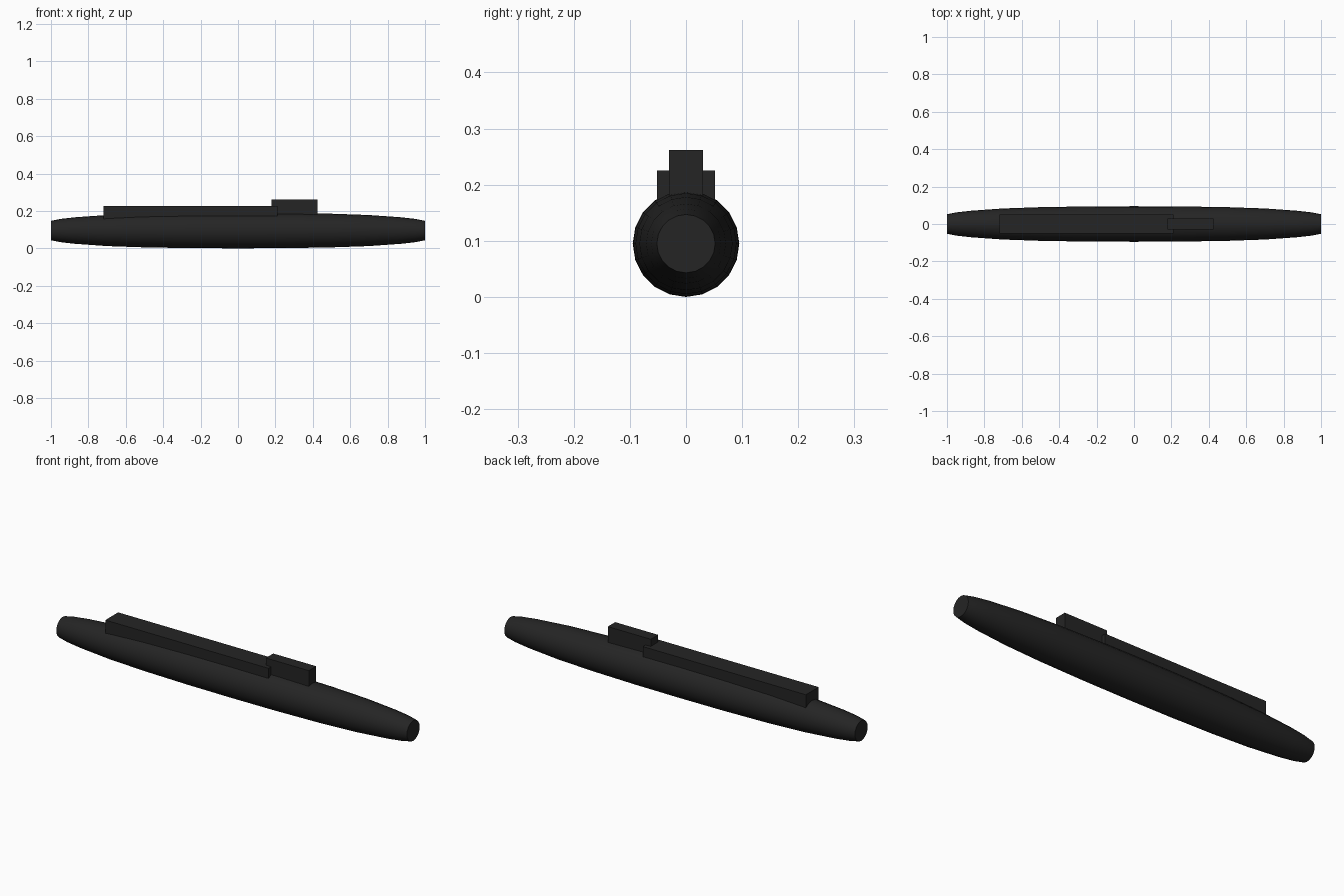
import bpy, bmesh
from math import sin, cos, pi

cube = bpy.data.objects.get("Cube")
if cube:
    bpy.data.objects.remove(cube)

black = bpy.data.materials.new("matte_black")
black.use_nodes = True
color = (0.018, 0.018, 0.018, 1)
black.diffuse_color = color
bsdf = black.node_tree.nodes["Principled BSDF"]
bsdf.inputs["Base Color"].default_value = color
bsdf.inputs["Roughness"].default_value = 0.8


def finish(bm, name):
    bmesh.ops.recalc_face_normals(bm, faces=bm.faces)
    mesh = bpy.data.meshes.new(name)
    bm.to_mesh(mesh)
    bm.free()
    mesh.materials.append(black)
    obj = bpy.data.objects.new(name, mesh)
    bpy.context.collection.objects.link(obj)
    return obj


def block(name, low, high):
    bm = bmesh.new()
    bmesh.ops.create_cube(bm, size=1)
    for v in bm.verts:
        v.co = [(a + b) / 2 + c * (b - a) for a, b, c in zip(low, high, v.co)]
    return finish(bm, name)


# Hull: rings along x, mirrored fore and aft, with flat end caps
SIDES, AXIS_Z = 20, 0.095
half = [(0.25, 0.094), (0.5, 0.09), (0.7, 0.083), (0.87, 0.071), (0.95, 0.062), (1, 0.052)]
profile = [(-x, r) for x, r in reversed(half)] + [(0, 0.095)] + half
bm = bmesh.new()
rings = [[bm.verts.new((x, r * cos(2 * pi * i / SIDES), AXIS_Z + r * sin(2 * pi * i / SIDES)))
          for i in range(SIDES)] for x, r in profile]
for a, b in zip(rings, rings[1:]):
    for i in range(SIDES):
        j = (i + 1) % SIDES
        bm.faces.new((a[i], a[j], b[j], b[i]))
bm.faces.new(rings[0])
bm.faces.new(rings[-1])
hull = finish(bm, "hull")
bpy.ops.object.select_all(action="DESELECT")
hull.select_set(True)
bpy.context.view_layer.objects.active = hull
bpy.ops.object.shade_smooth_by_angle(angle=pi / 6)

# Long deck casing and the sail ahead of it, both sunk into the hull
block("deck_casing", (-0.72, -0.052, 0.15), (0.21, 0.052, 0.225))
block("sail", (0.18, -0.03, 0.15), (0.425, 0.03, 0.262))
